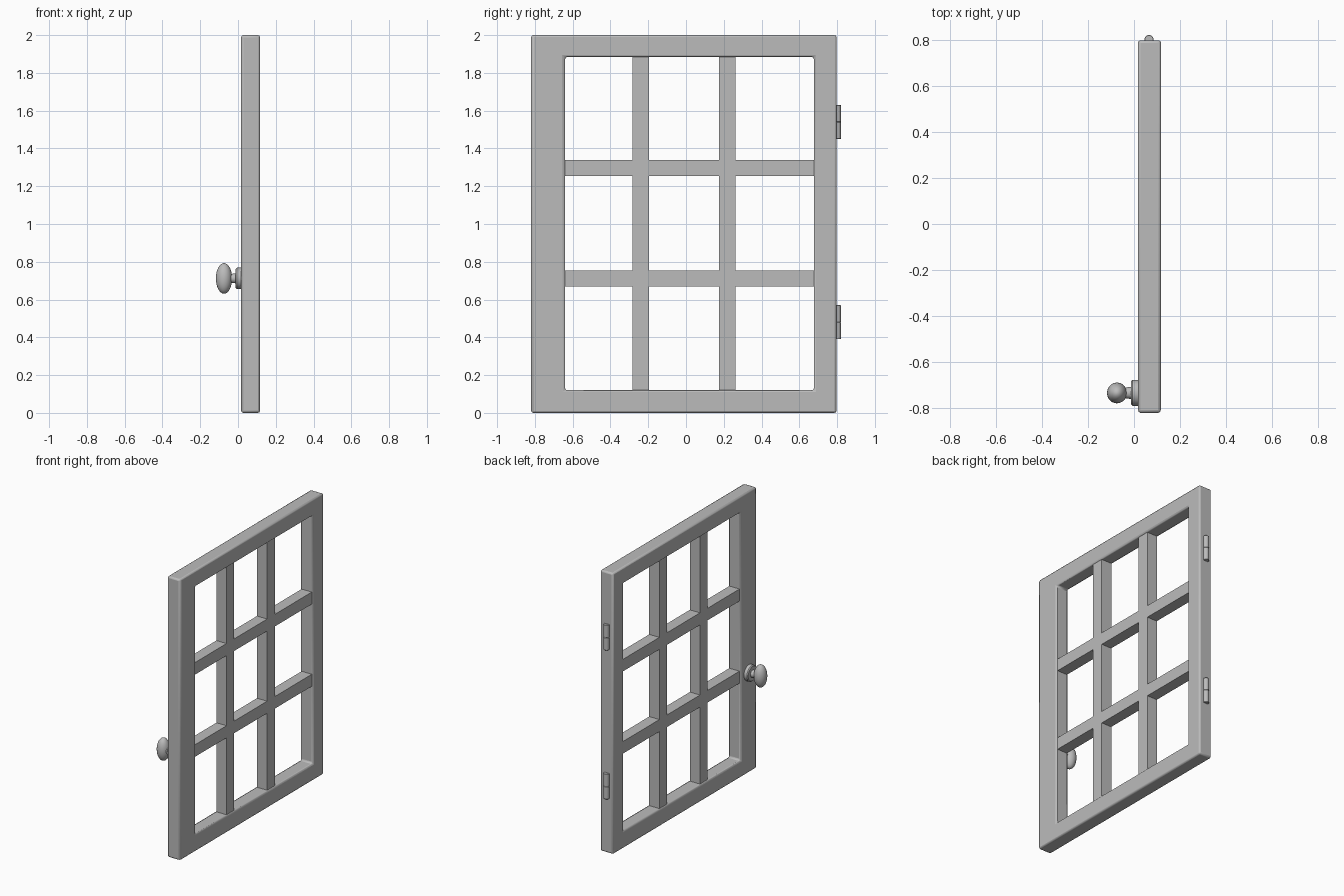
import bpy, bmesh, math
from mathutils import Matrix, Vector

cube = bpy.data.objects.get("Cube")
if cube:
    bpy.data.objects.remove(cube, do_unlink=True)

# One plain grey for every part
grey = bpy.data.materials.new("plain grey")
grey.use_nodes = True
GREY = (0.5, 0.5, 0.5, 1)
grey.diffuse_color = GREY
grey.node_tree.nodes["Principled BSDF"].inputs["Base Color"].default_value = GREY


def finish(name, bm, bevel=0, segments=2, smooth=None):
    """Turn a bmesh into an object with optional bevel and smoothing."""
    bmesh.ops.recalc_face_normals(bm, faces=bm.faces)
    mesh = bpy.data.meshes.new(name)
    bm.to_mesh(mesh)
    bm.free()
    obj = bpy.data.objects.new(name, mesh)
    bpy.context.collection.objects.link(obj)
    mesh.materials.append(grey)
    if bevel:
        mod = obj.modifiers.new("soft edges", "BEVEL")
        mod.width, mod.segments, mod.limit_method = bevel, segments, "ANGLE"
    if smooth:
        bpy.ops.object.select_all(action="DESELECT")
        obj.select_set(True)
        bpy.context.view_layer.objects.active = obj
        bpy.ops.object.shade_smooth_by_angle(angle=math.radians(smooth))
    return obj


def box(name, lo, hi):
    lo, hi = Vector(lo), Vector(hi)
    bm = bmesh.new()
    size = Matrix.Diagonal((*(hi - lo), 1))
    bmesh.ops.create_cube(bm, size=1, matrix=Matrix.Translation((lo + hi) / 2) @ size)
    return finish(name, bm)


# Mitred outer frame
X0, X1 = 0.017, 0.117
outer = (-0.82, 0.797, 0, 2)
inner = (-0.64, 0.677, 0.12, 1.885)
bm = bmesh.new()


def loop(x, rect):
    a, b, c, d = rect
    return [bm.verts.new((x, y, z)) for y, z in ((a, c), (b, c), (b, d), (a, d))]


rings = [loop(X0, outer), loop(X1, outer), loop(X1, inner), loop(X0, inner)]
for r in range(4):
    p, q = rings[r], rings[(r + 1) % 4]
    for i in range(4):
        j = (i + 1) % 4
        bm.faces.new((p[i], p[j], q[j], q[i]))
finish("window_frame", bm, bevel=0.012, smooth=40)

# Glazing bars, set slightly inside the frame faces
BAR, B0, B1 = 0.043, X0 + 0.01, X1 - 0.01
for n, y in enumerate((-0.239, 0.218), 1):
    box(f"vertical_bar_{n}", (B0, y - BAR, inner[2]), (B1, y + BAR, inner[3]))
for n, z in enumerate((0.711, 1.296), 1):
    box(f"horizontal_bar_{n}", (B0, inner[0], z - BAR), (B1, inner[1], z + BAR))

# Door-style knob: turned base and stem, then an oval grip
KY, KZ = -0.733, 0.712
profile = [(X0, 0), (X0, 0.057), (-0.006, 0.057), (-0.012, 0.051),
           (-0.012, 0.026), (-0.06, 0.022), (-0.06, 0)]
bm = bmesh.new()
points = [bm.verts.new((x, KY + r, KZ)) for x, r in profile]
edges = [bm.edges.new(pair) for pair in zip(points, points[1:])]
bmesh.ops.spin(bm, geom=points + edges, cent=(0, KY, KZ), axis=(1, 0, 0),
               angle=math.tau, steps=32)
bmesh.ops.remove_doubles(bm, verts=bm.verts, dist=0.0001)
finish("knob_base", bm, smooth=40)

bm = bmesh.new()
bmesh.ops.create_uvsphere(bm, u_segments=32, v_segments=16, radius=1,
                          matrix=Matrix.Translation((-0.074, KY, KZ))
                          @ Matrix.Diagonal((0.043, 0.045, 0.081, 1)))
finish("knob_grip", bm, smooth=60)

# Hinge barrels, two knuckles each
KNUCKLE = 0.09
for name, z in (("lower", 0.48), ("upper", 1.54)):
    for part, side in (("bottom", -1), ("top", 1)):
        bm = bmesh.new()
        bmesh.ops.create_cone(bm, cap_ends=True, segments=24, radius1=0.02,
                              radius2=0.02, depth=KNUCKLE,
                              matrix=Matrix.Translation((0.065, 0.8, z + side * KNUCKLE / 2)))
        finish(f"{name}_hinge_{part}_knuckle", bm, bevel=0.002, segments=1, smooth=50)
